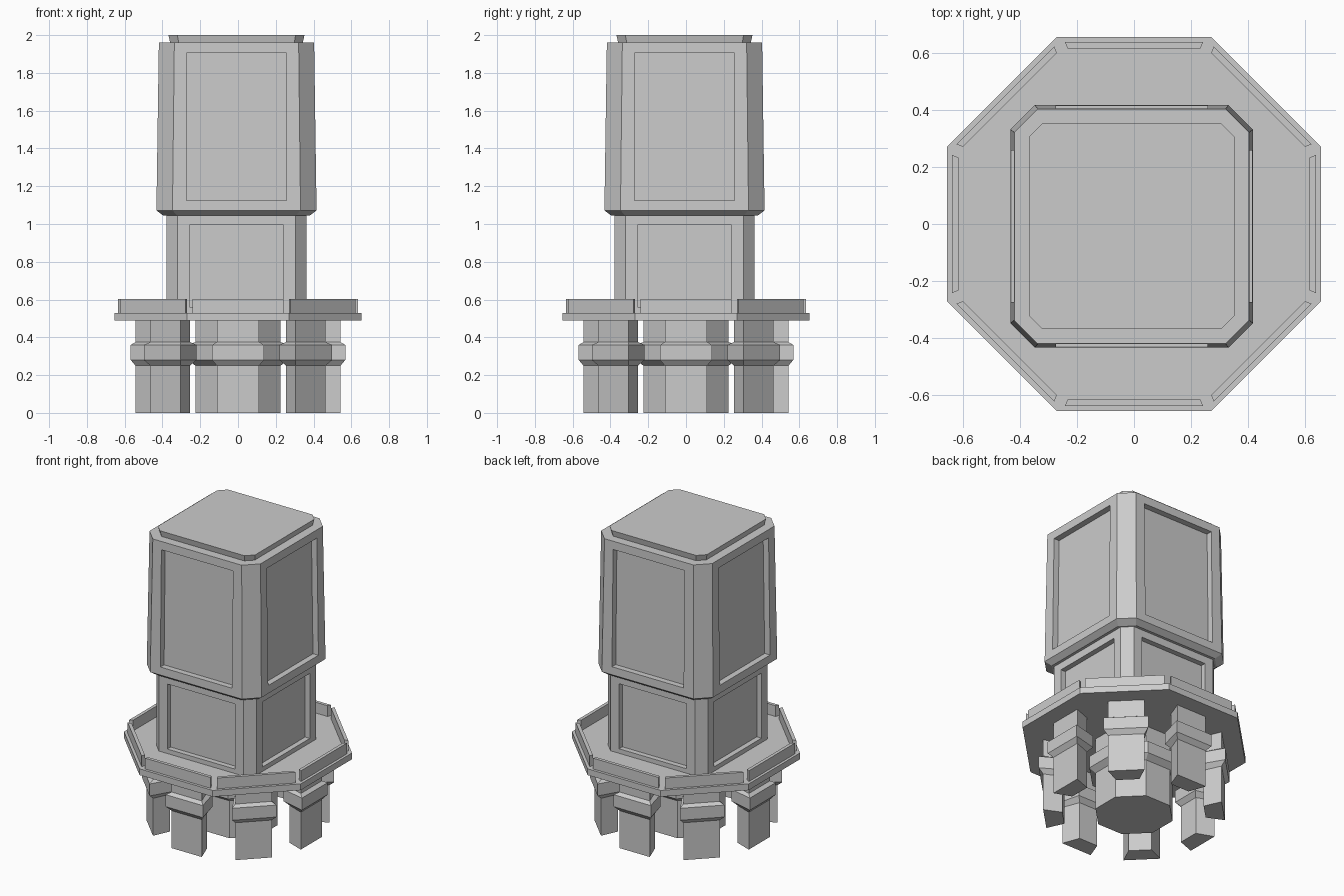
import bpy, bmesh
from math import pi, cos, sin, tan
from mathutils import Vector, Matrix

if "Cube" in bpy.data.objects:
    bpy.data.objects.remove(bpy.data.objects["Cube"])

C = -0.008  # the tower sits very slightly off the base centre


def square(h, c, o=C):
    """Square of half-width h with corners cut by c."""
    a = h - c
    pts = [(h, -a), (h, a), (a, h), (-a, h), (-h, a), (-h, -a), (-a, -h), (a, -h)]
    return [(x + o, y + o) for x, y in pts]


def octagon(apothem):
    return square(apothem, apothem * (1 - tan(pi / 8)), 0)


def loft(name, rings, turn=0, panel=None):
    """Skin a stack of (z, outline) rings; optionally recess the four tower faces."""
    bm = bmesh.new()
    rows = [[bm.verts.new((x, y, z)) for x, y in pts] for z, pts in rings]
    n = len(rows[0])
    for a, b in zip(rows, rows[1:]):
        for i in range(n):
            j = (i + 1) % n
            bm.faces.new((a[i], a[j], b[j], b[i]))
    bm.faces.new(rows[0][::-1])
    bm.faces.new(rows[-1])
    bmesh.ops.recalc_face_normals(bm, faces=bm.faces[:])
    if panel:
        recess(bm, *panel)
    bmesh.ops.rotate(bm, verts=bm.verts[:], matrix=Matrix.Rotation(turn, 3, 'Z'))
    me = bpy.data.meshes.new(name)
    bm.to_mesh(me)
    bm.free()
    ob = bpy.data.objects.new(name, me)
    bpy.context.collection.objects.link(ob)
    return ob


def recess(bm, half, lo, hi, depth):
    mid = (lo + hi) / 2
    centre = Vector((C, C, 0))
    sides = [f for f in bm.faces
             if max(abs(f.normal.x), abs(f.normal.y)) > 0.99
             and max(v.co.z for v in f.verts) - min(v.co.z for v in f.verts) > 0.2]
    for f in sides:
        bmesh.ops.inset_individual(bm, faces=[f], thickness=0.03)
        nrm, p0 = f.normal.copy(), f.calc_center_median()
        axis = 0 if abs(nrm.x) > 0.5 else 1
        for v in f.verts:
            q = v.co - centre
            t = half if q[1 - axis] > 0 else -half
            v.co[1 - axis] = C + t
            v.co.z = hi if v.co.z > mid else lo
            # stay on the tapered wall plane
            v.co[axis] = p0[axis] - nrm.z * (v.co.z - p0.z) / nrm[axis]
        bmesh.ops.inset_individual(bm, faces=[f], thickness=0.0002, depth=-depth)


# Tower: shaft, head and cap
loft("tower_shaft", [(0.52, square(0.37, 0.057)), (1.06, square(0.37, 0.057))],
     panel=(0.25, 0.56, 0.995, 0.035))
loft("tower_head", [(1.045, square(0.388, 0.075)), (1.072, square(0.424, 0.085)),
                    (1.96, square(0.411, 0.082))],
     panel=(0.265, 1.125, 1.905, 0.04))
loft("tower_cap", [(1.955, square(0.35, 0.045)), (2.0, square(0.36, 0.047))])

# Octagonal deck
loft("deck", [(0.488, octagon(0.654)), (0.53, octagon(0.654))])

# Central column with a collar
loft("central_column", [(z, octagon(r)) for z, r in
     [(0, 0.226), (0.25, 0.226), (0.28, 0.262), (0.36, 0.262), (0.375, 0.226), (0.49, 0.226)]])


# Outer legs and deck rails, one per octagon side
def wedge(g):
    """Leg section, wide on the outside, grown by g."""
    return [(0.43 - g, -0.07 - g), (0.543 + g, -0.112 - g),
            (0.543 + g, 0.112 + g), (0.43 - g, 0.07 + g)]


rail = [(0.614, -0.232), (0.636, -0.242), (0.636, 0.242), (0.614, 0.232)]
for k in range(8):
    a = k * pi / 4
    loft(f"leg_{k + 1}", [(z, wedge(g)) for z, g in
         [(0, 0), (0.25, 0), (0.28, 0.025), (0.36, 0.025), (0.375, 0), (0.49, 0)]], a)
    loft(f"deck_rail_{k + 1}", [(0.525, rail), (0.602, rail)], a)
